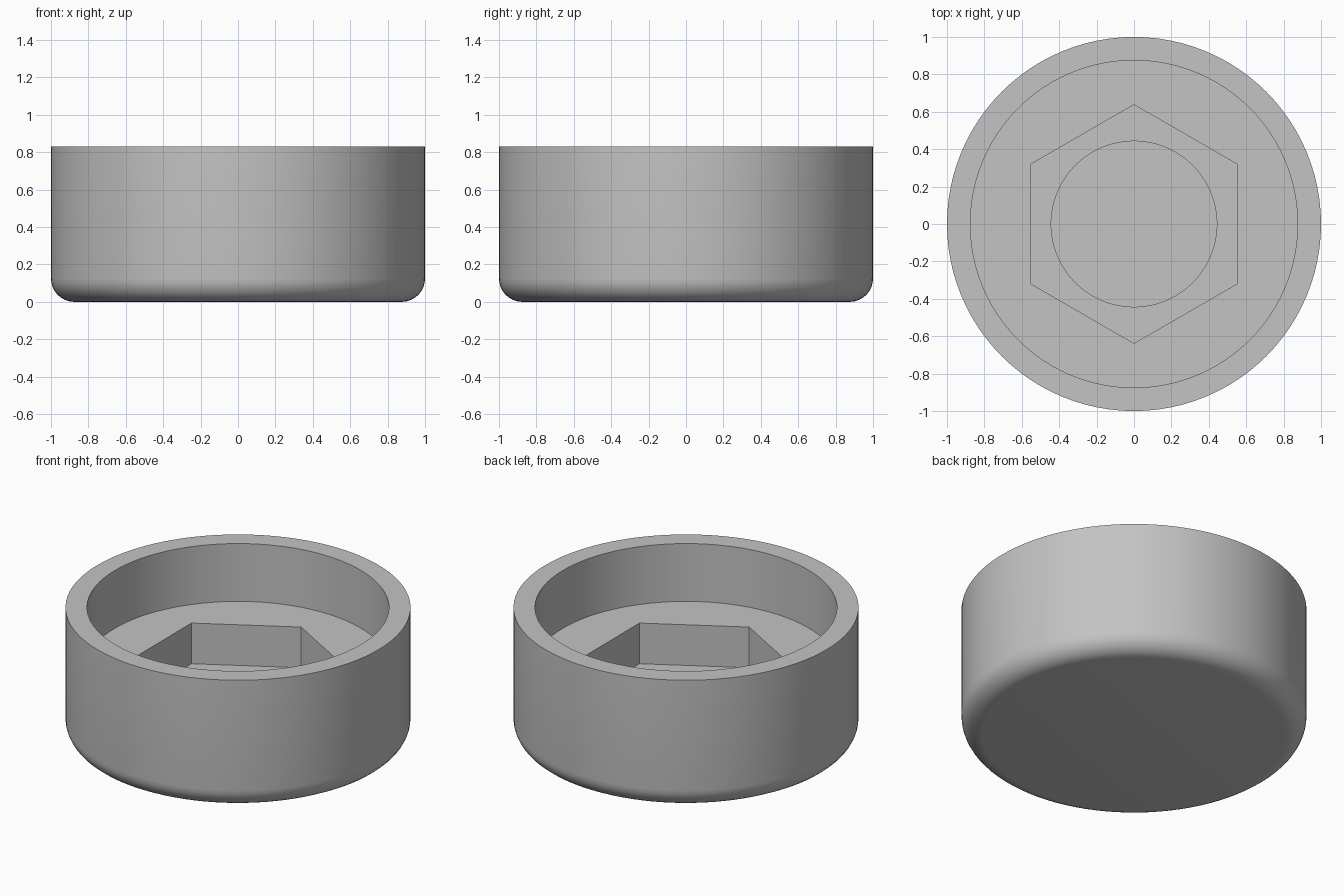
import bpy
import bmesh
from math import cos, sin, pi, radians

cube = bpy.data.objects.get("Cube")
if cube:
    bpy.data.objects.remove(cube, do_unlink=True)

SEGMENTS = 96
HEIGHT, FILLET = 0.83, 0.125
WALL_INNER, FLOOR_Z = 0.875, 0.46
HEX_RADIUS, HEX_Z = 0.638, 0.2
HOLE_RADIUS, HOLE_Z = 0.443, 0.1

bm = bmesh.new()


def ring(radius, z, sides=SEGMENTS):
    """Closed loop of vertices, with a corner on the y axis."""
    angles = [pi / 2 + 2 * pi * i / sides for i in range(sides)]
    verts = [bm.verts.new((radius * cos(a), radius * sin(a), z)) for a in angles]
    for i in range(sides):
        bm.edges.new((verts[i - 1], verts[i]))
    return verts


def loop_edges(verts):
    return [bm.edges.get((verts[i - 1], verts[i])) for i in range(len(verts))]


def skin(a, b):
    """Wall between equal loops, or a flat face between unequal ones."""
    if len(a) == len(b):
        for i in range(len(a)):
            bm.faces.new((a[i - 1], a[i], b[i], b[i - 1]))
    else:
        bmesh.ops.triangle_fill(bm, use_beauty=True, edges=loop_edges(a) + loop_edges(b))


# Rounded lower edge, outer wall and rim
loops = []
for step in range(9):
    t = step / 8 * pi / 2
    loops.append(ring(1 - FILLET + FILLET * sin(t), FILLET - FILLET * cos(t)))
loops += [ring(1, HEIGHT), ring(WALL_INNER, HEIGHT), ring(WALL_INNER, FLOOR_Z)]

# Hexagonal pocket and the round recess below it
loops += [ring(HEX_RADIUS, FLOOR_Z, 6), ring(HEX_RADIUS, HEX_Z, 6)]
loops += [ring(HOLE_RADIUS, HEX_Z), ring(HOLE_RADIUS, HOLE_Z)]

for lower, upper in zip(loops, loops[1:]):
    skin(lower, upper)

# Flat underside and recess floor
bm.faces.new(loops[0])
bm.faces.new(loops[-1])
bmesh.ops.recalc_face_normals(bm, faces=bm.faces)

mesh = bpy.data.meshes.new("round_cap")
bm.to_mesh(mesh)
bm.free()
cap = bpy.data.objects.new("round_cap", mesh)
bpy.context.collection.objects.link(cap)

# Plain grey finish
grey = bpy.data.materials.new("plain_grey")
grey.use_nodes = True
colour = (0.55, 0.55, 0.55, 1)
grey.diffuse_color = colour
grey.node_tree.nodes["Principled BSDF"].inputs["Base Color"].default_value = colour
mesh.materials.append(grey)

bpy.ops.object.select_all(action="DESELECT")
cap.select_set(True)
bpy.context.view_layer.objects.active = cap
bpy.ops.object.shade_smooth_by_angle(angle=radians(30))
